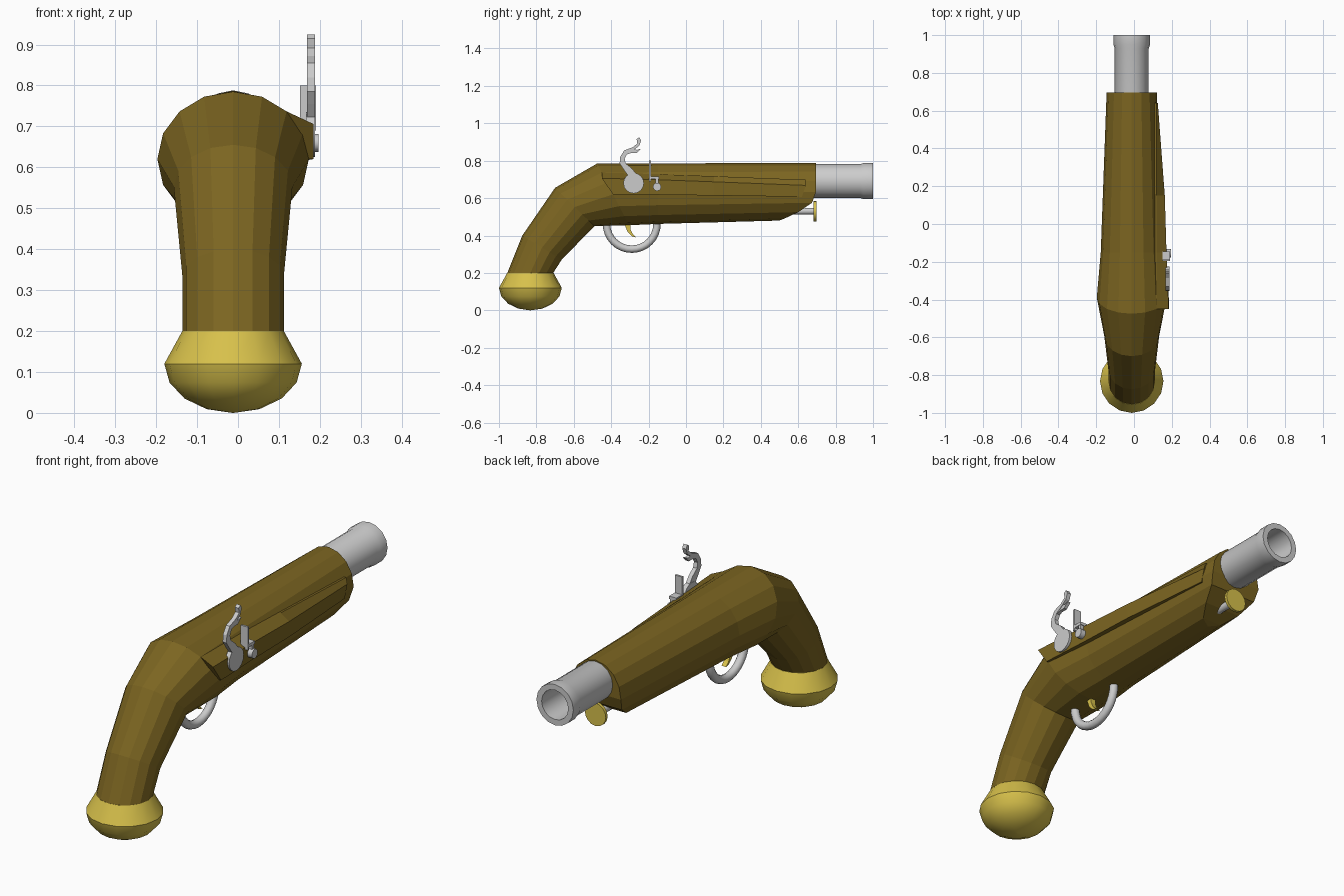
import bpy
from math import sin, cos, pi, radians

if "Cube" in bpy.data.objects:
    bpy.data.objects.remove(bpy.data.objects["Cube"])

CX = -0.012  # centre line of the stock


def material(name, rgb):
    m = bpy.data.materials.new(name)
    m.diffuse_color = (*rgb, 1)
    m.use_nodes = True
    m.node_tree.nodes["Principled BSDF"].inputs["Base Color"].default_value = m.diffuse_color
    return m


WOOD = material("wood", (0.2, 0.13, 0.015))
BRASS = material("brass", (0.68, 0.53, 0.07))


def build(name, verts, faces, mat=None, smooth=None):
    me = bpy.data.meshes.new(name)
    me.from_pydata(verts, [], faces)
    ob = bpy.data.objects.new(name, me)
    bpy.context.collection.objects.link(ob)
    if mat:
        me.materials.append(mat)
    bpy.ops.object.select_all(action='DESELECT')
    ob.select_set(True)
    bpy.context.view_layer.objects.active = ob
    bpy.ops.object.mode_set(mode='EDIT')
    bpy.ops.mesh.select_all(action='SELECT')
    bpy.ops.mesh.normals_make_consistent(inside=False)
    bpy.ops.object.mode_set(mode='OBJECT')
    if smooth:
        bpy.ops.object.shade_smooth_by_angle(angle=radians(smooth))
    return ob


def loft(name, rings, mat=None, smooth=None, end_strips=False):
    """Skin a list of rings and close both ends."""
    n = len(rings[0])
    verts = [v for r in rings for v in r]
    faces = [(k * n + i, k * n + (i + 1) % n, (k + 1) * n + (i + 1) % n, (k + 1) * n + i)
             for k in range(len(rings) - 1) for i in range(n)]
    faces.append(tuple(range(n)))
    o = (len(rings) - 1) * n
    if end_strips:  # bridge left to right so a curved end stays clean
        faces.append((o, o + 1, o + n - 1))
        faces += [(o + i, o + i + 1, o + n - i - 1, o + n - i) for i in range(1, n // 2 - 1)]
        faces.append((o + n // 2 - 1, o + n // 2, o + n // 2 + 1))
    else:
        faces.append(tuple(range(o, o + n)))
    return build(name, verts, faces, mat, smooth)


def section(top, bottom, w, n=16):
    """Elliptical ring between a top and a bottom point in the YZ plane."""
    (ty, tz), (by, bz) = top, bottom
    out = []
    for i in range(n):
        a = 2 * pi * i / n
        t = (1 - cos(a)) / 2
        out.append((CX + w * sin(a), ty + (by - ty) * t, tz + (bz - tz) * t))
    return out


def lathe_y(name, profile, x, z, n=16, mat=None, smooth=40):
    return loft(name, [[(x + r * sin(2 * pi * i / n), y, z + r * cos(2 * pi * i / n))
                        for i in range(n)] for y, r in profile], mat, smooth)


def slab(name, outline, x0, x1, mat=None, smooth=None):
    """Extrude a YZ outline across x."""
    return loft(name, [[(x, y, z) for y, z in outline] for x in (x0, x1)], mat, smooth)


def disc(name, y, z, r, x0, x1, n=16):
    return slab(name, [(y + r * sin(2 * pi * i / n), z + r * cos(2 * pi * i / n))
                       for i in range(n)], x0, x1, None, 40)


def box(name, x, y, z):
    return slab(name, [(y[0], z[0]), (y[1], z[0]), (y[1], z[1]), (y[0], z[1])], *x)


# Stock with curved grip and scooped fore-end
def nose(z):
    t = min(1, max(0, (0.61 - z) / 0.13))
    return 0.5 + 0.195 * (1 - t ** 1.7)


fore = section((0.7, 0.787), (0.7, 0.48), 0.133)
fore = [(x, nose(z), z) for x, y, z in fore]
loft("stock", [
    section((-0.955, 0.2), (-0.71, 0.2), 0.124),
    section((-0.875, 0.4), (-0.665, 0.27), 0.124),
    section((-0.7, 0.655), (-0.49, 0.45), 0.145),
    section((-0.475, 0.785), (-0.305, 0.455), 0.185),
    section((-0.15, 0.786), (-0.15, 0.462), 0.164),
    fore], WOOD, None, True)

# Lock plate on the right side
plate = [(-0.45, -0.39, 0.184, 0.706, 0.62), (-0.15, -0.15, 0.172, 0.698, 0.618),
         (0.15, 0.15, 0.163, 0.687, 0.614), (0.64, 0.62, 0.126, 0.668, 0.607)]
loft("lock_plate", [[(0.06, yt, zt + 0.03), (0.12, yt, zt + 0.03), (xo, yt, zt),
                     (xo, yb, zb), (0.06, yb, zb)] for yt, yb, xo, zt, zb in plate], WOOD)

# Butt cap
dome = [(0.124, 0.2), (0.168, 0.12)] + [
    (0.168 * cos(a), 0.12 - 0.12 * sin(a)) for a in (pi / 8, pi / 4, 3 * pi / 8, pi / 2 - 0.01)]
loft("butt_cap", [[(CX + r * sin(2 * pi * i / 16), -0.832 + r * cos(2 * pi * i / 16), z)
                   for i in range(16)] for r, z in dome], BRASS, 40)

# Hollow barrel with flared muzzle
lathe_y("barrel", [(0.1, 0.09), (0.93, 0.09), (0.95, 0.097), (1.0, 0.097),
                   (1.0, 0.07), (0.4, 0.07)], CX, 0.691)

# Ramrod and its tip
lathe_y("ramrod", [(0.45, 0.018), (0.688, 0.018)], CX, 0.53, 12)
lathe_y("ramrod_tip", [(0.683, 0.055), (0.697, 0.055)], CX, 0.53, 16, BRASS)

# Trigger guard
rings = []
for k in range(17):
    a = pi * k / 16
    rings.append([(CX + 0.02 * sin(2 * pi * j / 10),
                   -0.29 - (0.135 + 0.02 * cos(2 * pi * j / 10)) * cos(a),
                   0.462 - (0.135 + 0.02 * cos(2 * pi * j / 10)) * sin(a)) for j in range(10)])
loft("trigger_guard", rings, None, 50)

# Trigger
slab("trigger", [(-0.33, 0.47), (-0.298, 0.47), (-0.298, 0.435), (-0.285, 0.408), (-0.266, 0.39),
                 (-0.288, 0.395), (-0.312, 0.418), (-0.325, 0.45)], CX - 0.012, CX + 0.012, BRASS)

# Cock: round base with an S-shaped arm
disc("cock_base", -0.28, 0.68, 0.055, 0.166, 0.188)
slab("cock_arm", [(-0.31, 0.72), (-0.335, 0.755), (-0.355, 0.785), (-0.352, 0.82), (-0.33, 0.855),
                  (-0.285, 0.872), (-0.26, 0.892), (-0.264, 0.915), (-0.25, 0.925),
                  (-0.24, 0.908), (-0.25, 0.88), (-0.285, 0.853), (-0.315, 0.835),
                  (-0.328, 0.81), (-0.322, 0.785), (-0.29, 0.76), (-0.262, 0.725)], 0.168, 0.188)
slab("cock_jaw", [(-0.325, 0.83), (-0.3, 0.866), (-0.262, 0.858), (-0.24, 0.864),
                  (-0.265, 0.84), (-0.295, 0.84)], 0.17, 0.186)

# Steel, its foot and pivot
box("steel", (0.152, 0.19), (-0.197, -0.187), (0.69, 0.8))
box("steel_foot", (0.152, 0.19), (-0.197, -0.145), (0.702, 0.716))
box("pivot_stem", (0.166, 0.188), (-0.162, -0.148), (0.66, 0.716))
disc("pivot", -0.155, 0.66, 0.022, 0.155, 0.197, 12)
